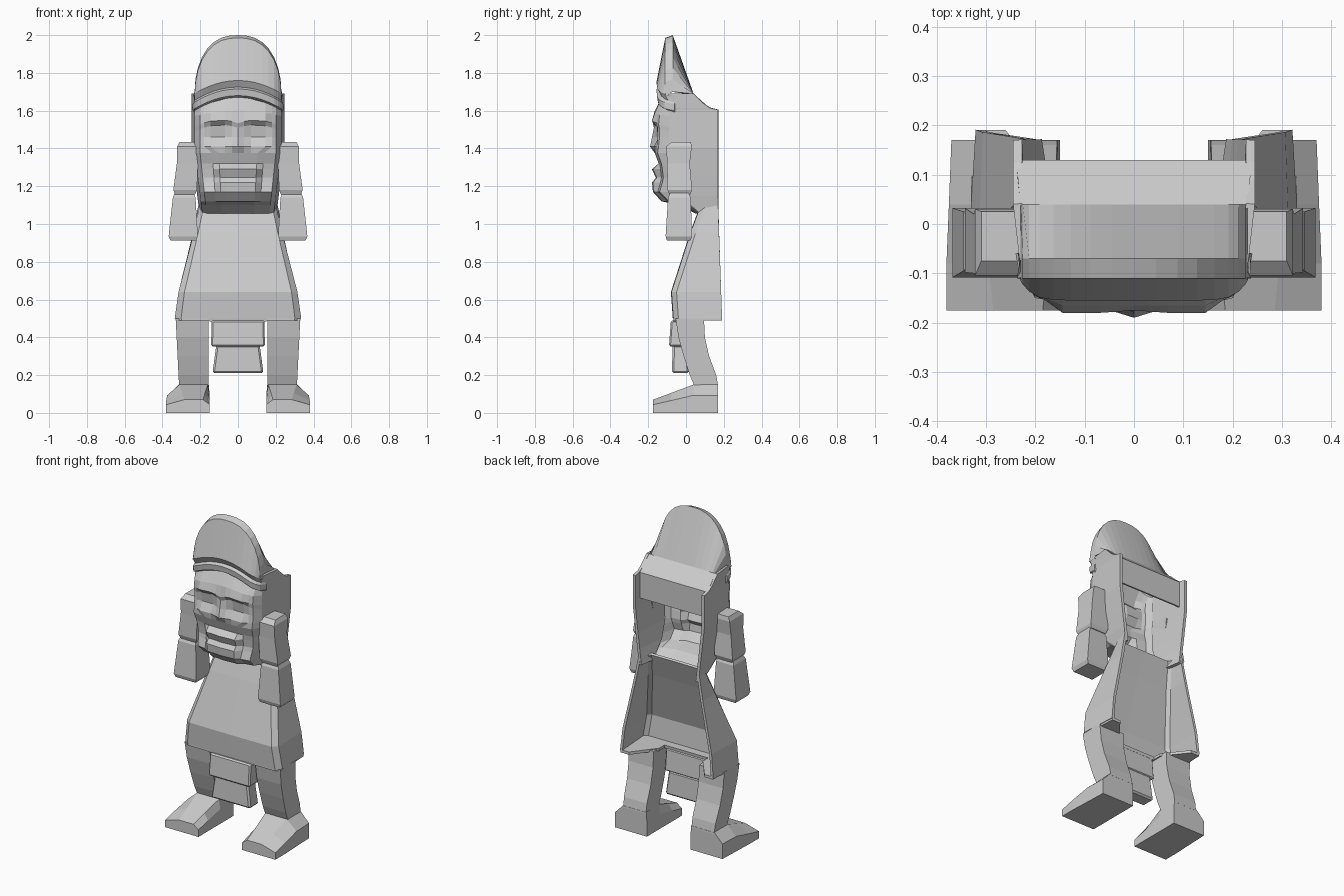
import bpy, bmesh, math

if "Cube" in bpy.data.objects:
    bpy.data.objects.remove(bpy.data.objects["Cube"])

STONE = (0.6, 0.6, 0.6, 1)
HEAD_WIDTH = 0.23
BACK = 0.17

mat = bpy.data.materials.new("grey stone")
mat.use_nodes = True
mat.diffuse_color = STONE
mat.node_tree.nodes["Principled BSDF"].inputs["Base Color"].default_value = STONE


def finish(name, bm, wall=0, mirror=False, bevel=0):
    """Turn a bmesh into an object with its modifiers."""
    bmesh.ops.remove_doubles(bm, verts=bm.verts, dist=0.001)
    bmesh.ops.recalc_face_normals(bm, faces=bm.faces)
    mesh = bpy.data.meshes.new(name)
    bm.to_mesh(mesh)
    bm.free()
    mesh.materials.append(mat)
    part = bpy.data.objects.new(name, mesh)
    bpy.context.collection.objects.link(part)
    if wall:
        solid = part.modifiers.new("wall", 'SOLIDIFY')
        solid.thickness, solid.offset = wall, -1
    if bevel:
        edge = part.modifiers.new("worn edges", 'BEVEL')
        edge.width, edge.segments = bevel, 1
    if mirror:
        part.modifiers.new("pair", 'MIRROR')


def loft(name, rows, closed=False, **options):
    """Skin rows of points; closed rows become capped solids."""
    bm = bmesh.new()
    grid = [[bm.verts.new(point) for point in row] for row in rows]
    count = len(rows[0])
    for upper, lower in zip(grid, grid[1:]):
        for i in range(count if closed else count - 1):
            j = (i + 1) % count
            bm.faces.new((upper[i], upper[j], lower[j], lower[i]))
    if closed:
        bm.faces.new(grid[0])
        bm.faces.new(grid[-1])
    finish(name, bm, **options)


def both_sides(half):
    """Make a row that runs outward from the centre symmetrical."""
    return [(-x, y, z) for x, y, z in reversed(half[1:])] + half


def rectangle(x, y, z, width, depth):
    return [(x + sx * width / 2, y + sy * depth / 2, z)
            for sx, sy in ((-1, -1), (1, -1), (1, 1), (-1, 1))]


def block(name, *sections, **options):
    """Tapered block through a stack of rectangles."""
    loft(name, [rectangle(*s) for s in sections], closed=True, **options)


# Headdress: back panel, sloped back, arched crest and banded front
STEPS = 8
SPREAD = [math.sin(math.pi / 2 * i / STEPS) for i in range(STEPS + 1)]


def level(y, z, scale=1):
    return both_sides([(HEAD_WIDTH * scale * s, y, z) for s in SPREAD])


def arch(y, top):
    return both_sides([(HEAD_WIDTH * s, y, top - 0.3 + 0.3 * math.sqrt(1 - s ** 2.5))
                       for s in SPREAD])


def band(y, z, side):
    """Arched strip whose ends wrap back along the head."""
    row = [(HEAD_WIDTH * s, y + 0.04 * s ** 10, z - 0.07 * s ** 2) for s in SPREAD]
    return both_sides(row + [(HEAD_WIDTH + side, -0.06, z - 0.08)])


def padded(row):
    return [row[0]] + row + [row[-1]]


loft("headdress", [padded(row) for row in (
    level(0.13, 1.45, 1.04), level(0.13, 1.61, 1.04), level(0.04, 1.69),
    arch(-0.07, 2), arch(-0.11, 1.985))] + [
    band(-0.155, 1.76, 0.005), band(-0.135, 1.725, 0), band(-0.155, 1.715, 0.01),
    band(-0.15, 1.68, 0.01), band(-0.13, 1.67, 0)], wall=0.01)


# Face: height, depth at the nose, depth of eyes or lips, depth beside them
def jaw_width(z):
    return min(HEAD_WIDTH, 0.19 + 0.12 * (z - 1.06))


def jaw_edge(z):
    return -0.09 + 4 * max(0, 1.4 - z) ** 3


FACE = {
    "hairline": (1.67, -0.13, -0.13, -0.125),
    "forehead": (1.6, -0.165, -0.165, -0.15),
    "brow": (1.55, -0.175, -0.18, -0.155),
    "eyelid": (1.525, -0.17, -0.155, -0.15),
    "eye": (1.46, -0.18, -0.145, -0.15),
    "nose": (1.41, -0.19, -0.17, -0.155),
    "nostril": (1.375, -0.165, -0.165, -0.16),
    "lip_groove": (1.32, -0.145, -0.145, -0.14),
    "upper_lip": (1.29, -0.18, -0.175, -0.135),
    "mouth": (1.245, -0.16, -0.155, -0.13),
    "lower_lip": (1.22, -0.18, -0.175, -0.135),
    "chin": (1.17, -0.175, -0.17, -0.15),
    "throat": (1.12, -0.13, -0.125, -0.1),
    "underside": (1.1, -0.03, -0.03, -0.02),
    "neck": (1.055, 0.05, 0.05, 0.055),
}


def face_row(z, nose, feature, beside):
    # The eyes spread wide, the mouth stays narrow
    wide = 0.78 if z > 1.4 else 0.6
    columns = [(0, nose), (0.14, (nose + feature) / 2), (0.3, feature), (wide - 0.15, feature),
               (wide, beside), (0.88, beside + 0.01), (1, max(jaw_edge(z), beside + 0.02))]
    sag = 0.07 * min(1, max(0, z - 1.56) * 10)
    # The brows arch over each eye
    lift = 0.025 if 1.5 < z < 1.57 else 0
    return both_sides([(jaw_width(z) * f, y, z - sag * f * f - lift * (2 * f - 0.8) ** 2)
                       for f, y in columns])


loft("face", [face_row(*row) for row in FACE.values()], wall=0.008)


# Head side walls, open at the back
def side_row(z, back):
    front = max(jaw_edge(z), 0.05 if z < 1.08 else -1)
    return [(jaw_width(z), front, z), (jaw_width(z) + 0.015, back, z)]


loft("head_side", [side_row(1.69, 0.04), side_row(1.64, 0.09), side_row(1.615, 0.125)]
     + [side_row(z, BACK) for z in (1.605, 1.4, 1.25, 1.15, 1.055)], wall=0.018, mirror=True)


# Flared robe, open at the back
def robe_row(z, width, front):
    back = BACK + 0.035 * (1.1 - z)
    flare = 0.01 - 0.04 * (1.1 - z)
    return both_sides([(0, front, z), (width * 0.9, front + 0.003, z),
                       (width, front + 0.03, z), (width + flare, back, z)])


loft("robe", [robe_row(1.1, 0.2, 0.075), robe_row(0.95, 0.235, 0.02),
              robe_row(0.64, 0.315, -0.08), robe_row(0.5, 0.335, -0.07)], wall=0.016)

# Hem underside beside the legs and along the front
HEM = [(0.15, -0.065), (0.3, -0.065), (0.33, -0.04), (0.318, 0.19), (0.26, 0.19), (0.15, 0.05)]
loft("hem", [[(x, y, z) for x, y in HEM] for z in (0.505, 0.488)], closed=True, mirror=True)
block("front_hem", (0, -0.035, 0.505, 0.32, 0.065), (0, -0.035, 0.485, 0.3, 0.06))

# Loincloth
block("loincloth_upper", (0, -0.04, 0.49, 0.28, 0.08), (0, -0.04, 0.352, 0.285, 0.1), bevel=0.008)
block("loincloth_lower", (0, -0.03, 0.36, 0.23, 0.08), (0, -0.03, 0.21, 0.27, 0.09), bevel=0.01)


# Legs, leaning back towards the ankle
def leg_row(z, y, depth):
    outer = 0.305 + 0.05 * z
    return rectangle((0.157 + outer) / 2, y, z, outer - 0.157, depth)


loft("leg", [leg_row(0.5, 0.02, 0.15), leg_row(0.4, 0.03, 0.14), leg_row(0.3, 0.055, 0.135),
             leg_row(0.2, 0.09, 0.14), leg_row(0.14, 0.108, 0.125)], closed=True, mirror=True)


# Feet: sloped wedges rising to the ankle, ridged along the instep
def foot_row(y, height, outer, ridge):
    shoulder = height * 0.62
    return [(0.15, y, 0), (0.15, y, shoulder), (0.235 - ridge, y, height),
            (0.235 + ridge, y, height), (outer, y, shoulder), (outer, y, 0)]


loft("foot", [foot_row(-0.175, 0.07, 0.38, 0.05), foot_row(-0.08, 0.105, 0.38, 0.06),
              foot_row(0.04, 0.15, 0.375, 0.075), foot_row(BACK, 0.15, 0.37, 0.08)],
     closed=True, mirror=True)

# Arms, chamfered at shoulder, elbow and hand
block("upper_arm", (0.267, -0.025, 1.435, 0.085, 0.1), (0.267, -0.037, 1.41, 0.11, 0.135),
      (0.268, -0.04, 1.32, 0.112, 0.12), (0.28, -0.033, 1.18, 0.125, 0.13),
      (0.28, -0.033, 1.155, 0.105, 0.11), mirror=True)
block("forearm", (0.285, -0.035, 1.165, 0.1, 0.095), (0.285, -0.035, 1.14, 0.12, 0.12),
      (0.29, -0.038, 0.935, 0.155, 0.14), (0.29, -0.038, 0.912, 0.135, 0.125), mirror=True)
